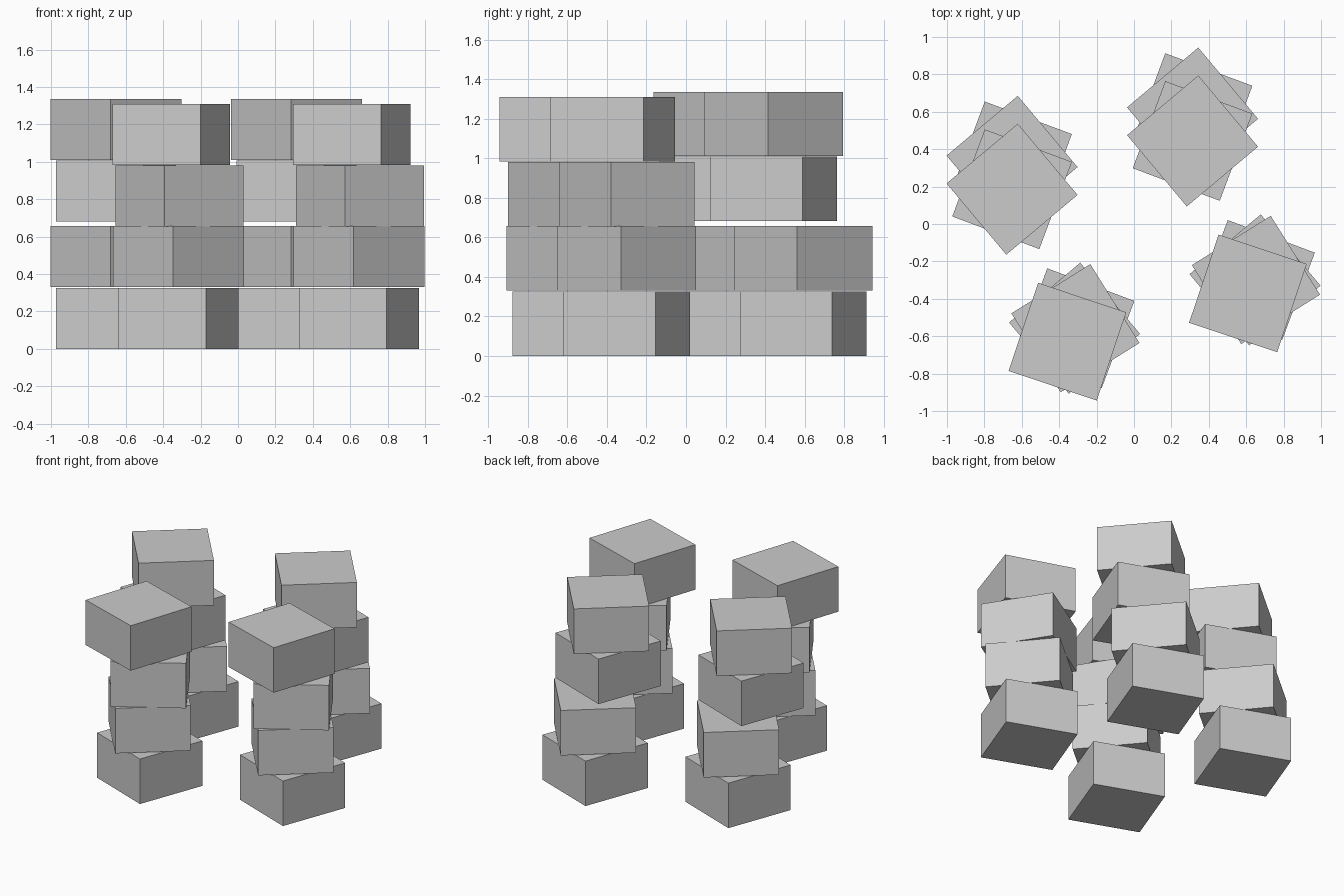
import bpy
import math

# Remove the default cube
if "Cube" in bpy.data.objects:
    bpy.data.objects.remove(bpy.data.objects["Cube"], do_unlink=True)

SIDE, HEIGHT = 0.497, 0.326

# One plain grey for every block
grey = bpy.data.materials.new("plain_grey")
grey.use_nodes = True
colour = (0.6, 0.6, 0.6, 1)
grey.diffuse_color = colour
grey.node_tree.nodes["Principled BSDF"].inputs["Base Color"].default_value = colour


def block(name, x, y, base, turn):
    """A square block resting at height base, turned about z in degrees."""
    bpy.ops.mesh.primitive_cube_add(
        size=1, location=(x, y, base + HEIGHT / 2),
        rotation=(0, 0, math.radians(turn)))
    ob = bpy.context.object
    ob.name = name
    ob.scale = (SIDE, SIDE, HEIGHT)
    ob.data.materials.append(grey)


# Each stack from bottom to top: x, y, base height, turn
stacks = {
    "front": [(-0.318, -0.557, 0.0, -20.5), (-0.318, -0.557, 0.331, 40),
              (-0.313, -0.557, 0.655, 32), (-0.356, -0.629, 0.984, -18.5)],
    "back": [(-0.652, 0.335, 0.0, -20.5), (-0.652, 0.335, 0.331, 40),
             (-0.652, 0.186, 0.682, -20.5), (-0.652, 0.186, 1.010, 40)],
}

# Each stack is repeated once, shifted to the left side of the model
for row, layers in stacks.items():
    for side, dx, dy in (("right", 0, 0), ("left", 0.965, 0.258)):
        for level, (x, y, base, turn) in enumerate(layers, 1):
            block(f"{row}_{side}_block_{level}", x + dx, y + dy, base, turn)
